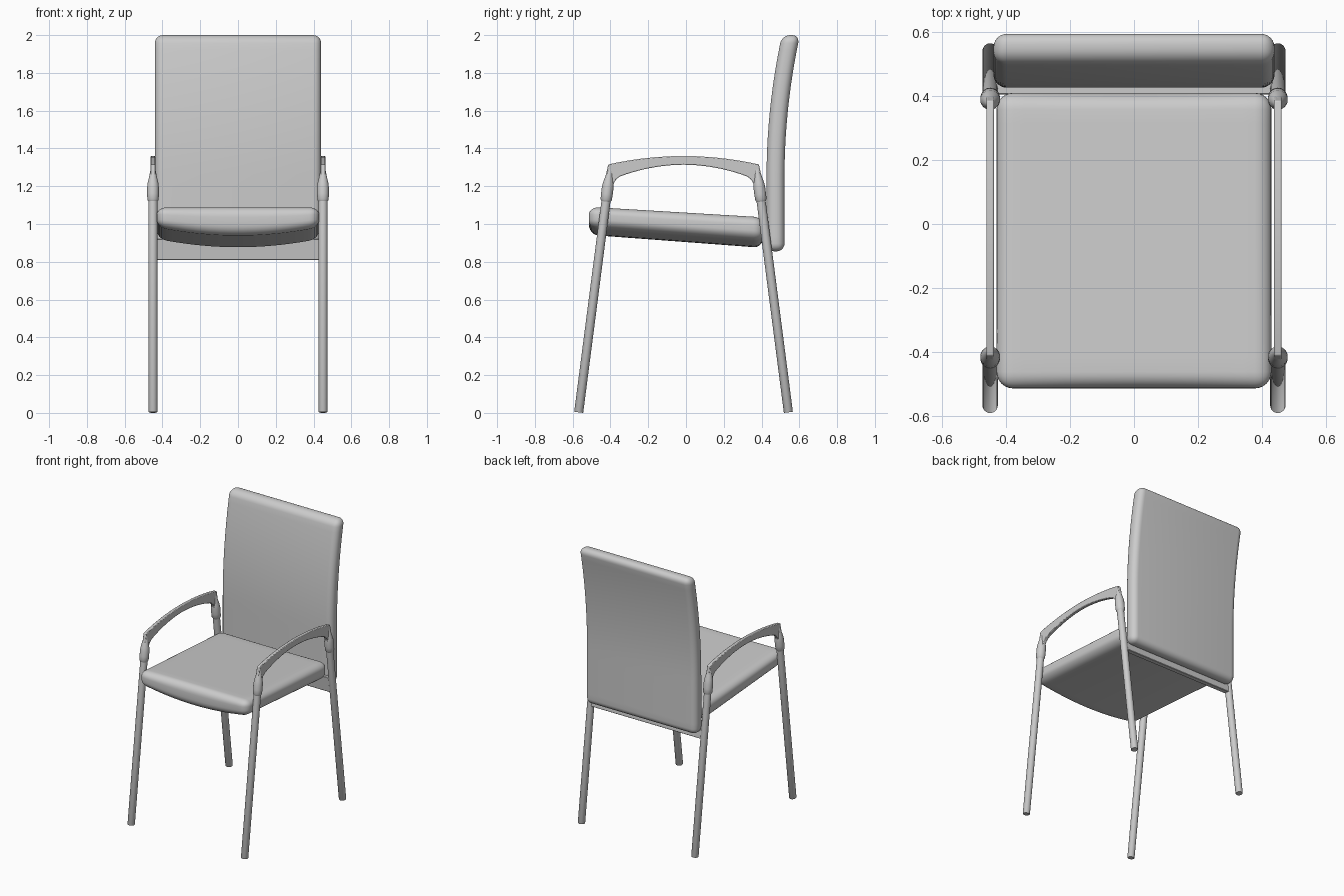
import bpy, bmesh, math
from mathutils import Vector

if "Cube" in bpy.data.objects:
    bpy.data.objects.remove(bpy.data.objects["Cube"])

MID_Y = -0.013          # legs and arms are symmetric about this plane


def finish(bm, name, angle=35):
    bmesh.ops.recalc_face_normals(bm, faces=bm.faces)
    me = bpy.data.meshes.new(name)
    bm.to_mesh(me)
    bm.free()
    ob = bpy.data.objects.new(name, me)
    bpy.context.collection.objects.link(ob)
    bpy.ops.object.select_all(action='DESELECT')
    ob.select_set(True)
    bpy.context.view_layer.objects.active = ob
    bpy.ops.object.shade_smooth_by_angle(angle=math.radians(angle))
    return ob


def rounded_box(size, radius, segments, cuts=(0, 0, 0)):
    """Bevelled box, sliced along each axis so that it can be bent."""
    bm = bmesh.new()
    bmesh.ops.create_cube(bm, size=1)
    bmesh.ops.scale(bm, vec=size, verts=bm.verts)
    bmesh.ops.bevel(bm, geom=bm.edges[:], offset=radius, segments=segments,
                    profile=0.5, affect='EDGES')
    for axis, n in enumerate(cuts):
        no = Vector((0, 0, 0))
        no[axis] = 1
        span = size[axis] - 2.2 * radius
        for i in range(n):
            co = no * (span * ((i + 0.5) / n - 0.5))
            bmesh.ops.bisect_plane(bm, geom=bm.verts[:] + bm.edges[:] + bm.faces[:],
                                   plane_co=co, plane_no=no)
    return bm


def lathe(name, profile, start, axis, sides=24):
    """Revolve (radius, distance) pairs around an axis."""
    bm = bmesh.new()
    q = Vector((0, 0, 1)).rotation_difference(axis)
    rings = []
    for r, h in profile:
        rings.append([bm.verts.new(start + q @ Vector((
            r * math.cos(2 * math.pi * k / sides),
            r * math.sin(2 * math.pi * k / sides), h))) for k in range(sides)])
    for a, b in zip(rings, rings[1:]):
        for k in range(sides):
            j = (k + 1) % sides
            bm.faces.new((a[k], a[j], b[j], b[k]))
    bm.faces.new(rings[0])
    bm.faces.new(rings[-1])
    return finish(bm, name)


# Seat cushion: slopes to the rear, underside bellied in the middle
bm = rounded_box((0.86, 0.925, 0.14), 0.052, 6, (12, 10, 0))
for v in bm.verts:
    x, y, t = v.co.x, v.co.y - 0.052, v.co.z / 0.14 + 0.5
    top = 1.06 - 0.06 * y
    bottom = 0.904 - 0.075 * y + 0.045 * (x / 0.43) ** 2
    v.co = (x, y, bottom + t * (top - bottom))
finish(bm, "seat")

# Back cushion: straight below, curving rearward towards the top
bm = rounded_box((0.88, 0.095, 1.145), 0.042, 6, (0, 0, 16))
for v in bm.verts:
    v.co.z += 1.4275
    v.co.y += 0.474 + 0.145 * max(0, v.co.z - 1.25) ** 2
finish(bm, "backrest")

# Legs with collars, and armrests
slope = 0.155 / 1.2
for sx, side in ((-1, "left"), (1, "right")):
    x = sx * 0.45
    for sy, end in ((-1, "front"), (1, "rear")):
        start = Vector((x, MID_Y + sy * 0.555, 0.003))
        axis = Vector((0, -sy * slope, 1)).normalized()
        lathe(f"{end}_leg_{side}",
              [(0.022, 0), (0.024, 0.003), (0.024, 1.16)], start, axis)
        lathe(f"{end}_collar_{side}",
              [(0.024, 1.125), (0.030, 1.135), (0.031, 1.165), (0.031, 1.20),
               (0.028, 1.225), (0.021, 1.255), (0.014, 1.29), (0.010, 1.305)],
              start, axis)

    # Flat arched bar: outer curve one way, inner curve back
    outer = [(0.428, 1.18), (0.399, 1.315)]
    outer += [(u, 1.36 - 0.28 * u * u) for u in (0.35, 0.29, 0.22, 0.15, 0.07)]
    inner = [(0.378, 1.18), (0.369, 1.215), (0.358, 1.235), (0.338, 1.251),
             (0.305, 1.263)]
    inner += [(u, 1.314 - 0.55 * u * u) for u in (0.26, 0.2, 0.13, 0.06)]
    loop = [(-u, z) for u, z in outer] + [(0, 1.36)] + outer[::-1]
    loop += inner + [(0, 1.314)] + [(-u, z) for u, z in inner[::-1]]
    bm = bmesh.new()
    face = bm.faces.new([bm.verts.new((x - 0.012, MID_Y + u, z)) for u, z in loop])
    ext = bmesh.ops.extrude_face_region(bm, geom=[face])
    bmesh.ops.translate(bm, vec=(0.024, 0, 0),
                        verts=[g for g in ext["geom"] if isinstance(g, bmesh.types.BMVert)])
    arm = finish(bm, f"armrest_{side}")
    bev = arm.modifiers.new("soft_edges", 'BEVEL')
    bev.width = 0.004
    bev.segments = 2
    bev.limit_method = 'ANGLE'
    bev.angle_limit = math.radians(50)

# Rear cross rail between the rear legs, leaning with them
bm = rounded_box((0.88, 0.036, 0.11), 0.003, 1)
for v in bm.verts:
    z = v.co.z + 0.865
    v.co = (v.co.x, v.co.y + MID_Y + 0.555 - slope * z, z)
finish(bm, "rear_rail")
